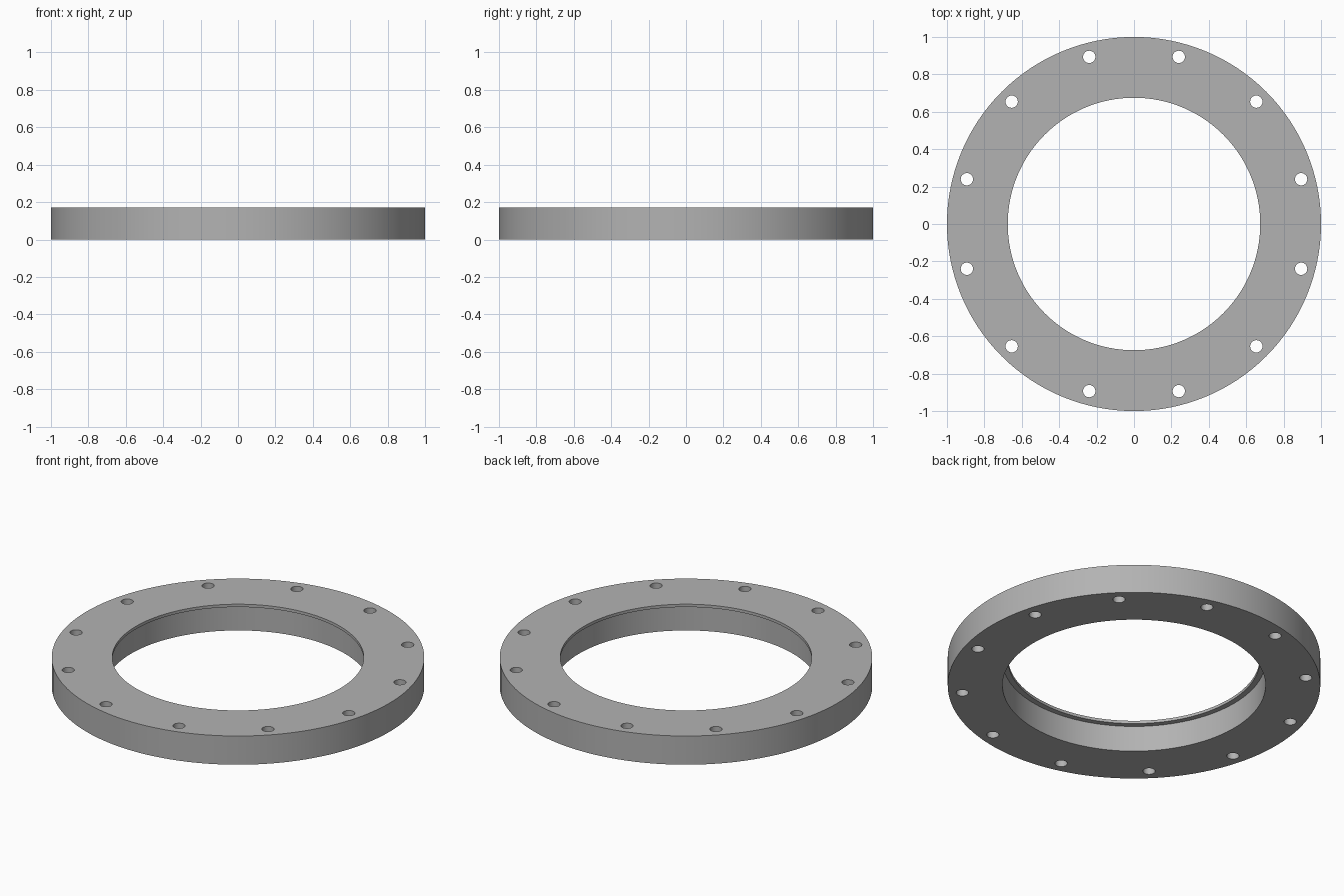
import bpy, bmesh, math
from mathutils import Matrix

cube = bpy.data.objects.get("Cube")
if cube:
    bpy.data.objects.remove(cube, do_unlink=True)

HEIGHT = 0.17
LIP = 0.017          # thickness of the inner lip at the top
SEGMENTS = 128
BOLTS = 12
BOLT_CIRCLE = 0.925
BOLT_RADIUS = 0.033

# Plain grey metal
grey = bpy.data.materials.new("grey metal")
grey.use_nodes = True
colour = (0.45, 0.45, 0.45, 1.0)
grey.diffuse_color = colour
grey.node_tree.nodes["Principled BSDF"].inputs["Base Color"].default_value = colour


def add_object(name, bm):
    bmesh.ops.recalc_face_normals(bm, faces=bm.faces)
    mesh = bpy.data.meshes.new(name)
    bm.to_mesh(mesh)
    bm.free()
    mesh.materials.append(grey)
    obj = bpy.data.objects.new(name, mesh)
    bpy.context.collection.objects.link(obj)
    return obj


# Flange ring: closed (radius, z) section revolved around z, with a stepped bore
section = [(1.0, 0), (1.0, HEIGHT), (0.675, HEIGHT),
           (0.675, HEIGHT - LIP), (0.706, HEIGHT - LIP), (0.706, 0)]
bm = bmesh.new()
rings = []
for i in range(SEGMENTS):
    a = 2 * math.pi * i / SEGMENTS
    rings.append([bm.verts.new((r * math.cos(a), r * math.sin(a), z)) for r, z in section])
for i, ring in enumerate(rings):
    following = rings[(i + 1) % SEGMENTS]
    for j in range(len(section)):
        k = (j + 1) % len(section)
        bm.faces.new((ring[j], following[j], following[k], ring[k]))
flange = add_object("flange_ring", bm)

# Bolt hole cutters, spaced evenly and straddling the axes
bm = bmesh.new()
for i in range(BOLTS):
    a = 2 * math.pi * (i + 0.5) / BOLTS
    place = Matrix.Translation((BOLT_CIRCLE * math.cos(a), BOLT_CIRCLE * math.sin(a), HEIGHT / 2))
    bmesh.ops.create_cone(bm, cap_ends=True, segments=32, radius1=BOLT_RADIUS,
                          radius2=BOLT_RADIUS, depth=HEIGHT * 2, matrix=place)
cutter = add_object("bolt_hole_cutter", bm)
cutter.hide_render = True

# Drill the holes, then remove the cutter
drill = flange.modifiers.new("bolt holes", 'BOOLEAN')
drill.operation = 'DIFFERENCE'
drill.solver = 'EXACT'
drill.object = cutter
for obj in bpy.context.selected_objects:
    obj.select_set(False)
bpy.context.view_layer.objects.active = flange
flange.select_set(True)
bpy.ops.object.modifier_apply(modifier=drill.name)
bpy.data.objects.remove(cutter, do_unlink=True)

# Smooth round walls with crisp rims
bpy.ops.object.shade_smooth_by_angle(angle=math.radians(30))
